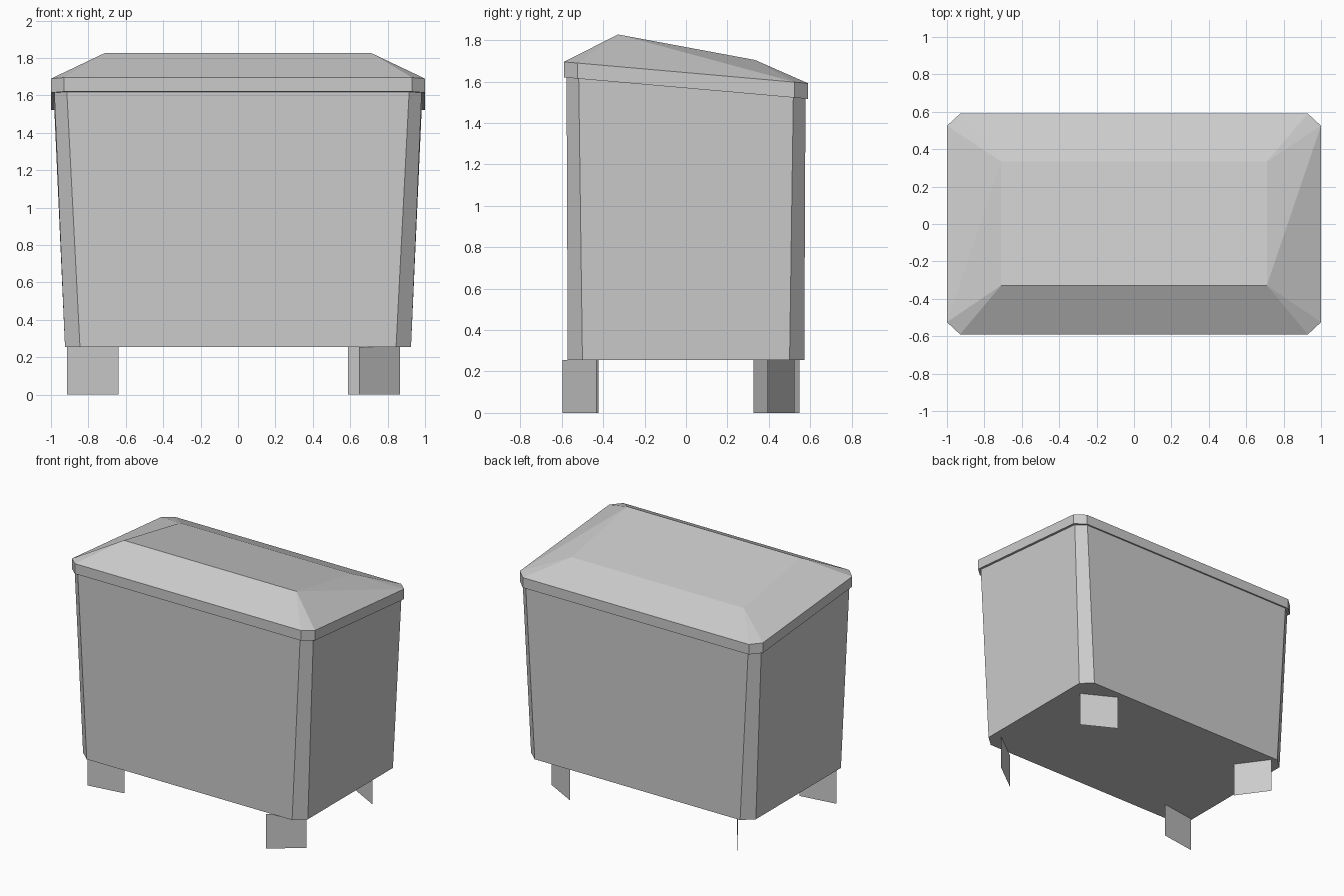
import bpy
import bmesh

cube = bpy.data.objects.get("Cube")
if cube:
    bpy.data.objects.remove(cube, do_unlink=True)

# One plain grey for the whole bin
grey = bpy.data.materials.new("light_grey")
grey.use_nodes = True
grey.diffuse_color = (0.6, 0.6, 0.6, 1)
grey.node_tree.nodes["Principled BSDF"].inputs["Base Color"].default_value = grey.diffuse_color


def make_object(name, bm):
    mesh = bpy.data.meshes.new(name)
    bm.to_mesh(mesh)
    bm.free()
    mesh.materials.append(grey)
    obj = bpy.data.objects.new(name, mesh)
    bpy.context.collection.objects.link(obj)
    return obj


def ring(bm, hx, hy, cx, cy, height):
    """Rectangle with cut corners, counter-clockwise from the front left end."""
    points = [(-cx, -hy), (cx, -hy), (hx, -cy), (hx, cy),
              (cx, hy), (-cx, hy), (-hx, cy), (-hx, -cy)]
    return [bm.verts.new((x, y, height(y))) for x, y in points]


def bridge(bm, low, high):
    n = len(low)
    for i in range(n):
        j = (i + 1) % n
        bm.faces.new((low[i], low[j], high[j], high[i]))


def rim_height(y):
    return 1.568 - 0.088 * y


# Tapered body with a sloping top
bm = bmesh.new()
bottom = ring(bm, 0.925, 0.571, 0.845, 0.50, lambda y: 0.255)
top = ring(bm, 0.982, 0.577, 0.915, 0.518, rim_height)
bridge(bm, bottom, top)
bm.faces.new(bottom[::-1])
bm.faces.new(top)
make_object("body", bm)

# Lid: upright skirt, then facets rising to a sloping panel
bm = bmesh.new()
skirt_low = ring(bm, 1.0, 0.59, 0.93, 0.525, rim_height)
skirt_top = ring(bm, 1.0, 0.59, 0.93, 0.525, lambda y: rim_height(y) + 0.075)
bridge(bm, skirt_low, skirt_top)
bm.faces.new(skirt_low[::-1])
panel = [bm.verts.new(p) for p in ((-0.71, -0.328, 1.827), (0.71, -0.328, 1.827),
                                   (0.71, 0.333, 1.704), (-0.71, 0.333, 1.704))]
bm.faces.new(panel)
for k in range(4):
    start, end = skirt_top[2 * k], skirt_top[2 * k + 1]
    a, b = panel[k], panel[(k + 1) % 4]
    corner = skirt_top[(2 * k + 2) % 8]
    if k % 2:  # the twisted end facets are split in two
        bm.faces.new((start, end, a))
        bm.faces.new((end, b, a))
    else:
        bm.faces.new((start, end, b, a))
    bm.faces.new((end, corner, b))
# The facet on the -x end is split along the other diagonal
bm.normal_update()
diagonal = bm.edges.get((panel[3], skirt_top[7]))
if diagonal is None:
    bmesh.ops.rotate_edges(bm, edges=[bm.edges.get((skirt_top[6], panel[0]))])
make_object("lid", bm)

# Feet: thin upright sheets, each turned its own way
feet = {
    "front_right_foot": ((-0.915, -0.462), (-0.64, -0.422)),
    "front_left_foot": ((0.647, -0.597), (0.866, -0.432)),
    "back_left_foot": ((0.588, 0.524), (0.829, 0.394)),
    "back_right_foot": ((-0.65, 0.326), (-0.81, 0.548)),
}
for name, (p, q) in feet.items():
    bm = bmesh.new()
    bm.faces.new([bm.verts.new(v) for v in
                  ((*p, 0), (*q, 0), (*q, 0.255), (*p, 0.255))])
    make_object(name, bm)
